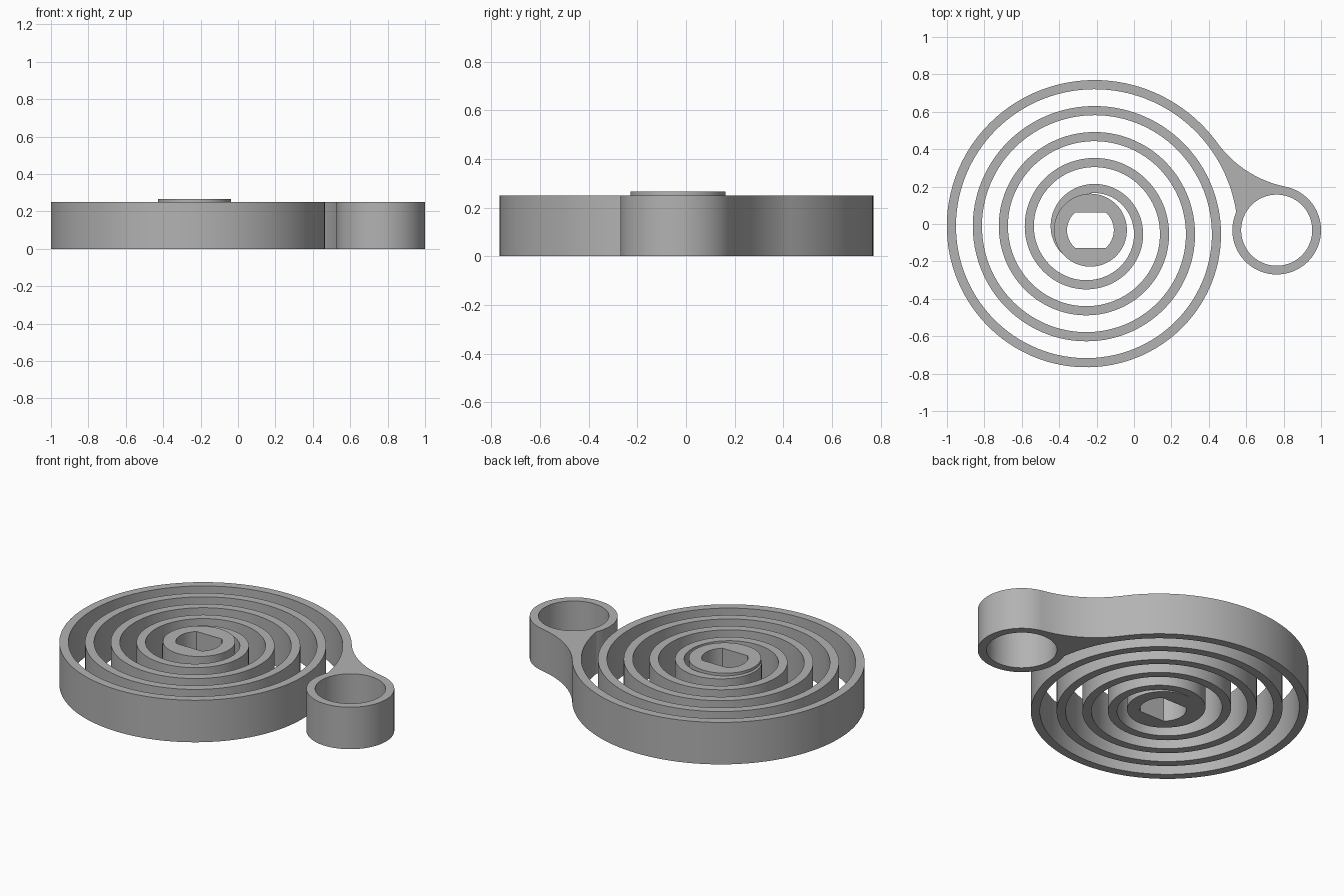
import bpy
import bmesh
from math import sin, cos, acos, atan2, asin, pi, sqrt, tau, radians

cube = bpy.data.objects.get("Cube")
if cube:
    bpy.data.objects.remove(cube, do_unlink=True)

HEIGHT = 0.25
HUB = (-0.233, -0.033)        # axis of the coil
LOOP_R, LOOP_HOLE = 0.237, 0.19
SPAN = 0.996                  # coil axis to end loop axis
PITCH, BAND = 0.139, 0.049
FILLET = 0.6

metal = bpy.data.materials.new("plain grey")
metal.use_nodes = True
grey = (0.45, 0.45, 0.45, 1)
metal.diffuse_color = grey
metal.node_tree.nodes["Principled BSDF"].inputs["Base Color"].default_value = grey


def band_solid(name, inner, outer, centre, height, closed):
    """Solid between two matching 2D outlines, raised to a height."""
    bm = bmesh.new()
    rings = []
    for (ax, ay), (bx, by) in zip(inner, outer):
        rings.append([bm.verts.new(p) for p in (
            (ax, ay, 0), (bx, by, 0), (bx, by, height), (ax, ay, height))])
    count = len(rings)
    for i in range(count if closed else count - 1):
        a, b = rings[i], rings[(i + 1) % count]
        for k in range(4):
            n = (k + 1) % 4
            bm.faces.new((a[k], a[n], b[n], b[k]))
    if not closed:
        bm.faces.new(rings[0])
        bm.faces.new(rings[-1])
    bmesh.ops.recalc_face_normals(bm, faces=bm.faces)
    mesh = bpy.data.meshes.new(name)
    bm.to_mesh(mesh)
    bm.free()
    mesh.polygons.foreach_set("use_smooth", [True] * len(mesh.polygons))
    mesh.set_sharp_from_angle(angle=radians(30))
    mesh.materials.append(metal)
    obj = bpy.data.objects.new(name, mesh)
    obj.location = (centre[0], centre[1], 0)
    bpy.context.collection.objects.link(obj)
    return obj


def polar(r, a):
    return (r * cos(a), r * sin(a))


def circle(r, count=96):
    return [polar(r, tau * i / count) for i in range(count)]


def near_hit(distance, radius, offset):
    """Distance along a ray to the near side of a circle."""
    return distance * cos(offset) - sqrt(max(0, radius ** 2 - (distance * sin(offset)) ** 2))


def coil_radius(angle):
    """Outer radius of the coil, which grows clockwise."""
    return 0.698 - PITCH * angle / tau


def span(start, end, count):
    return [start + (end - start) * i / count for i in range(count + 1)]


# Hub with a double-flat shaft hole
flat = 0.094
hole = [(x, max(-flat, min(flat, y))) for x, y in circle(0.125)]
band_solid("hub", hole, circle(0.195), HUB, 0.266, True)

# Loop at the outer end
band_solid("end_loop", circle(LOOP_HOLE), circle(LOOP_R),
           (HUB[0] + SPAN, HUB[1]), HEIGHT, True)

# Fillet circle touching both the coil and the loop
far = coil_radius(radians(35) - tau) + FILLET
near = LOOP_R + FILLET
fx = (far ** 2 - near ** 2 + SPAN ** 2) / (2 * SPAN)
fillet_angle = acos(fx / far)
share = LOOP_R / near
touch = atan2(share * far * sin(fillet_angle), SPAN + share * (fx - SPAN))
loop_mid = SPAN * sin(touch)

# Spiral spring, widening into the arm that meets the loop
inner, outer = [], []


def add(angle, radius):
    inner.append(polar(coil_radius(angle) - BAND, angle))
    outer.append(polar(radius, angle))


for a in span(3.63 * tau, fillet_angle - tau, 550):
    add(a, coil_radius(a))
for a in span(fillet_angle, touch, 24)[1:]:
    add(a - tau, near_hit(far, FILLET, a - fillet_angle))
for a in span(touch, radians(4.3), 12)[1:]:
    add(a - tau, near_hit(SPAN, loop_mid, a))
band_solid("spiral_spring", inner, outer, HUB, HEIGHT, False)
